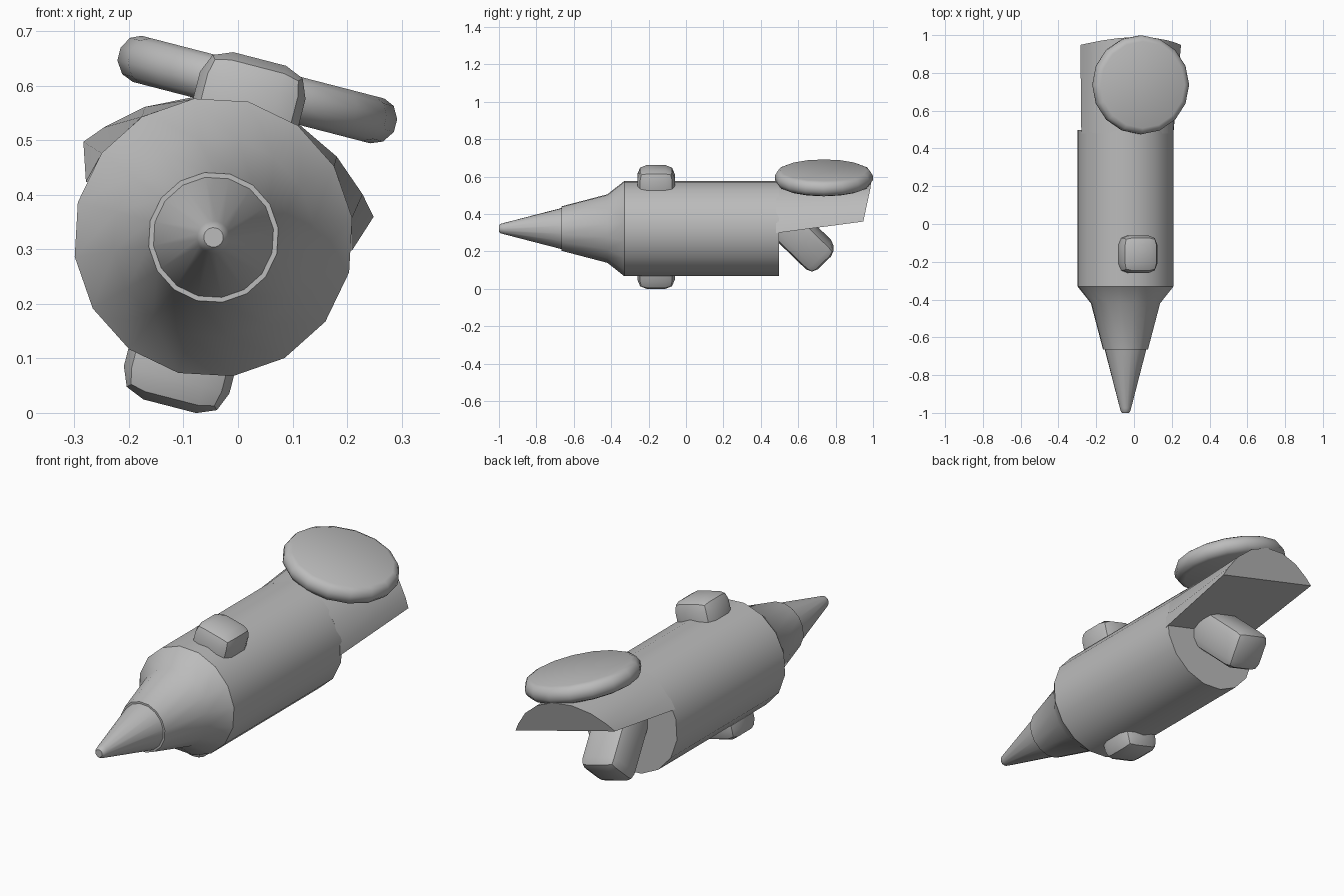
import bpy, bmesh
from math import radians, sin, cos, pi
from mathutils import Matrix

cube = bpy.data.objects.get("Cube")
if cube:
    bpy.data.objects.remove(cube, do_unlink=True)

gray = bpy.data.materials.new("plain gray")
gray.use_nodes = True
tone = (0.5, 0.5, 0.5, 1)
gray.diffuse_color = tone
gray.node_tree.nodes["Principled BSDF"].inputs["Base Color"].default_value = tone

# The whole craft is rolled about its long axis
ROLL = Matrix.Translation((-0.045, 0, 0.322)) @ Matrix.Rotation(radians(14.5), 4, 'Y')
SIDES = 16


def finish(name, bm, matrix=Matrix()):
    bmesh.ops.recalc_face_normals(bm, faces=bm.faces)
    mesh = bpy.data.meshes.new(name)
    bm.to_mesh(mesh)
    bm.free()
    mesh.transform(ROLL @ matrix)
    mesh.materials.append(gray)
    obj = bpy.data.objects.new(name, mesh)
    bpy.context.collection.objects.link(obj)
    bpy.ops.object.select_all(action='DESELECT')
    obj.select_set(True)
    bpy.context.view_layer.objects.active = obj
    bpy.ops.object.shade_smooth_by_angle(angle=radians(38))
    return obj


def loft(name, sections, matrix=Matrix()):
    """Skin closed sections of equal point count and cap both ends."""
    bm = bmesh.new()
    rings = [[bm.verts.new(p) for p in s] for s in sections]
    for a, b in zip(rings, rings[1:]):
        for i in range(len(a)):
            j = (i + 1) % len(a)
            bm.faces.new((a[i], a[j], b[j], b[i]))
    bm.faces.new(rings[0])
    bm.faces.new(rings[-1])
    return finish(name, bm, matrix)


def lathe(name, profile, matrix=Matrix()):
    """Turn (position, radius) pairs about the y axis."""
    angles = [2 * pi * i / SIDES for i in range(SIDES)]
    return loft(name, [[(r * cos(a), y, r * sin(a)) for a in angles]
                       for y, r in profile], matrix)


def rounded_box(name, size, bevel, matrix):
    bm = bmesh.new()
    bmesh.ops.create_cube(bm, size=1, matrix=Matrix.Diagonal((*size, 1)))
    bmesh.ops.bevel(bm, geom=bm.edges[:], offset=bevel, segments=2,
                    profile=0.5, affect='EDGES')
    return finish(name, bm, matrix)


# Nose, shoulder and barrel
lathe("nose_tip", [(-1, 0.018), (-0.992, 0.025), (-0.975, 0.03), (-0.65, 0.115)])
lathe("body", [(-0.665, 0.12), (-0.42, 0.185), (-0.33, 0.257), (0.497, 0.257)])

# Rear hood: half shell with a flat underside that rises and flares to the back
start_half = [(0.252, 0.04), (0.237, 0.098), (0.182, 0.182), (0.098, 0.237)]
end_half = [(0.275, 0.11), (0.245, 0.145), (0.182, 0.2), (0.098, 0.241)]


def arch(half, y_side, y_mid):
    points = half + [(0, 0.257)] + [(-x, z) for x, z in reversed(half)]
    edge = half[0][0]
    return [(x, y_mid + (y_side - y_mid) * (x / edge) ** 2, z) for x, z in points]


loft("rear_hood", [arch(start_half, 0.48, 0.48), arch(end_half, 0.948, 0.99)])

# Round plate on the hood
lathe("top_disc", [(-0.043, 0.225), (-0.034, 0.247), (-0.012, 0.262), (0.012, 0.262),
                   (0.034, 0.25), (0.043, 0.23)],
      Matrix.Translation((0.01, 0.737, 0.282)) @ Matrix.Rotation(pi / 2, 4, 'X'))

# Rounded knobs above and below the barrel
for name, z in (("upper_knob", 0.238), ("lower_knob", -0.22)):
    rounded_box(name, (0.2, 0.2, 0.2), 0.05, Matrix.Translation((0, -0.16, z)))

# Slanted strut under the hood
rounded_box("rear_strut", (0.2, 0.19, 0.34), 0.045,
            Matrix.Translation((0, 0.62, -0.055)) @ Matrix.Rotation(radians(45), 4, 'X'))
